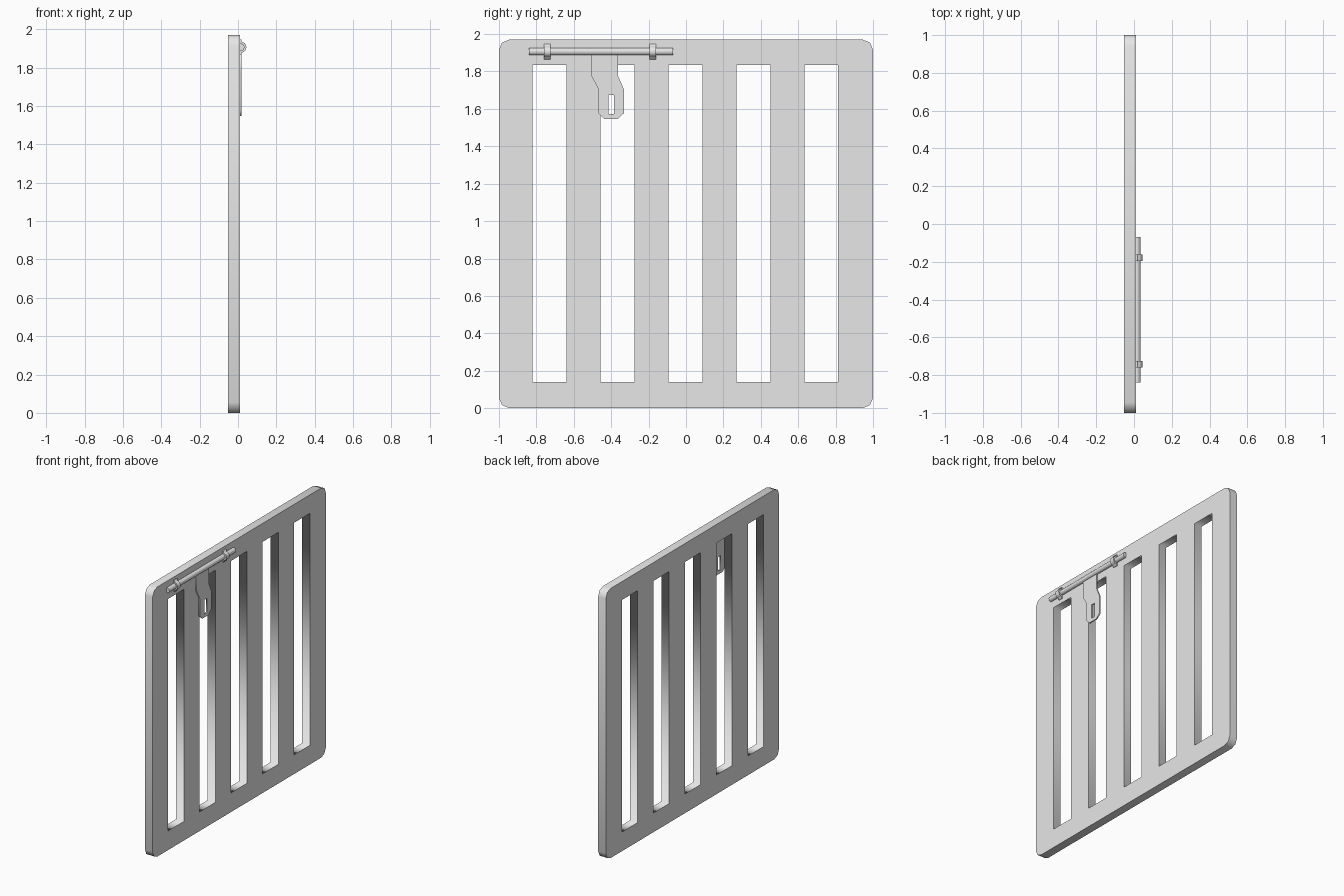
import bpy
import math
from mathutils import Matrix

if "Cube" in bpy.data.objects:
    bpy.data.objects.remove(bpy.data.objects["Cube"])

grey = bpy.data.materials.new("light_grey")
grey.diffuse_color = (0.8, 0.8, 0.8, 1)
grey.use_nodes = True
grey.node_tree.nodes["Principled BSDF"].inputs["Base Color"].default_value = grey.diffuse_color

# Local plane axes -> world: profile in y/z (extrude x) or in x/z (extrude y)
YZ = Matrix(((0, 0, 1, 0), (1, 0, 0, 0), (0, 1, 0, 0), (0, 0, 0, 1)))
XZ = Matrix(((1, 0, 0, 0), (0, 0, -1, 0), (0, 1, 0, 0), (0, 0, 0, 1)))


def extrude_profile(name, loops, thickness, plane, location):
    """Filled 2D outline (extra loops are holes) extruded about its centre."""
    cu = bpy.data.curves.new(name, 'CURVE')
    cu.dimensions = '2D'
    cu.fill_mode = 'BOTH'
    cu.extrude = thickness / 2
    for loop in loops:
        sp = cu.splines.new('POLY')
        sp.points.add(len(loop) - 1)
        for p, (u, v) in zip(sp.points, loop):
            p.co = (u, v, 0, 1)
        sp.use_cyclic_u = True
    ob = bpy.data.objects.new(name, cu)
    bpy.context.collection.objects.link(ob)
    ob.matrix_world = Matrix.Translation(location) @ plane
    bpy.ops.object.select_all(action='DESELECT')
    ob.select_set(True)
    bpy.context.view_layer.objects.active = ob
    bpy.ops.object.convert(target='MESH')
    ob = bpy.context.view_layer.objects.active
    ob.data.materials.clear()
    ob.data.materials.append(grey)
    return ob


def rect(u0, u1, v0, v1):
    return [(u0, v0), (u1, v0), (u1, v1), (u0, v1)]


def arc(cu, cv, r, a0, a1, n):
    return [(cu + r * math.cos(math.radians(a0 + (a1 - a0) * i / n)),
             cv + r * math.sin(math.radians(a0 + (a1 - a0) * i / n)))
            for i in range(n + 1)]


# Gate panel: rounded outline with five tall slots
R, TOP = 0.055, 1.97
outline = (arc(1 - R, TOP - R, R, 0, 90, 2) + arc(-1 + R, TOP - R, R, 90, 180, 2)
           + arc(-1 + R, R, R, 180, 270, 2) + arc(1 - R, R, R, 270, 360, 2))
slots = [rect(c - 0.09, c + 0.09, 0.14, 1.835)
         for c in (-0.73 + 0.3635 * i for i in range(5))]
extrude_profile("gate_panel", [outline] + slots, 0.062, YZ, (-0.021, 0, 0))

# Bolt rod lying along the top rail
ROD_X, ROD_Z = 0.015, 1.906
bpy.ops.mesh.primitive_cylinder_add(
    vertices=12, radius=0.019, depth=0.77,
    location=(ROD_X, -0.455, ROD_Z), rotation=(math.pi / 2, 0, 0))
rod = bpy.context.object
rod.name = "bolt_rod"
rod.data.materials.append(grey)

# Two saddle brackets: arch over the rod with a flange above and below
saddle = ([(0.008, -0.041), (0.018, -0.041), (0.018, -0.028)]
          + arc(ROD_X, 0, 0.029, -70, 70, 6)
          + [(0.018, 0.028), (0.018, 0.041), (0.008, 0.041)])
for i, y in enumerate((-0.742, -0.178)):
    extrude_profile(f"bolt_bracket_{i + 1}", [saddle], 0.035, XZ, (0, y, ROD_Z))

# Hanging latch plate with a padlock slot
plate = [(-0.505, 1.90), (-0.505, 1.775), (-0.468, 1.705), (-0.468, 1.577),
         (-0.438, 1.547), (-0.365, 1.547), (-0.332, 1.577), (-0.332, 1.705),
         (-0.363, 1.775), (-0.363, 1.90)]
extrude_profile("latch_plate", [plate, rect(-0.415, -0.386, 1.572, 1.675)],
                0.009, YZ, (0.0145, 0, 0))
